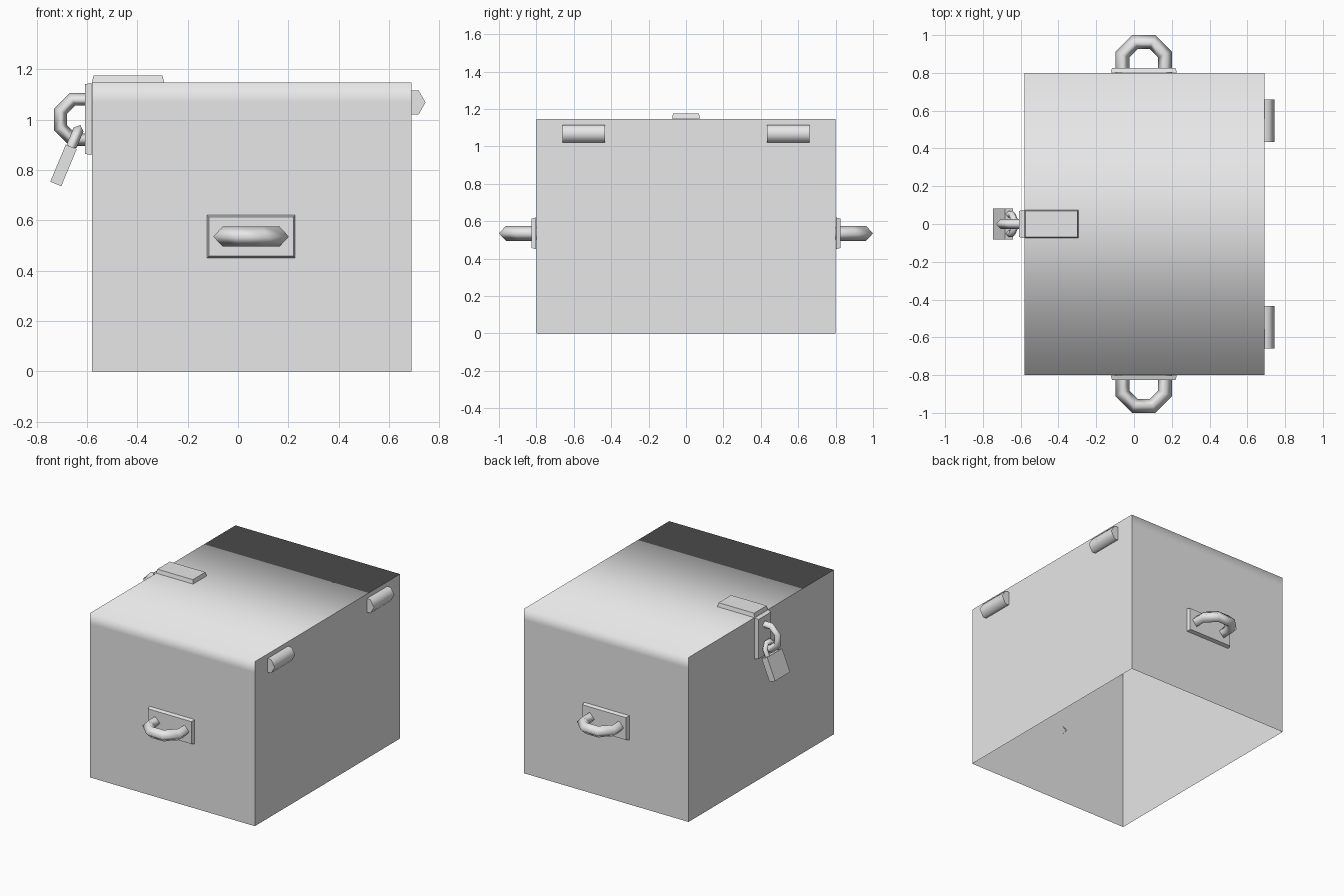
import bpy, bmesh, math
from mathutils import Matrix, Vector

if "Cube" in bpy.data.objects:
    bpy.data.objects.remove(bpy.data.objects["Cube"], do_unlink=True)

grey = bpy.data.materials.new("light_grey")
grey.use_nodes = True
grey.diffuse_color = (0.8, 0.8, 0.8, 1)
grey.node_tree.nodes["Principled BSDF"].inputs["Base Color"].default_value = (0.8, 0.8, 0.8, 1)

X, Y, Z = Vector((1, 0, 0)), Vector((0, 1, 0)), Vector((0, 0, 1))


def frame(origin, side, out):
    """Local x runs along side, local z along out."""
    rows = Matrix((side, out.cross(side), out)).transposed().to_4x4()
    return Matrix.Translation(origin) @ rows


def finish(name, bm, matrix=Matrix()):
    bm.transform(matrix)
    bmesh.ops.recalc_face_normals(bm, faces=bm.faces)
    mesh = bpy.data.meshes.new(name)
    bm.to_mesh(mesh)
    bm.free()
    mesh.materials.append(grey)
    obj = bpy.data.objects.new(name, mesh)
    bpy.context.collection.objects.link(obj)
    return obj


def block(name, matrix, size, taper=0.0):
    """Block standing on its local origin, its outer face drawn in by taper."""
    bm = bmesh.new()
    bmesh.ops.create_cube(bm, size=1)
    for v in bm.verts:
        inset = taper if v.co.z > 0 else 0
        v.co = Vector((v.co.x * (size[0] - 2 * inset),
                       v.co.y * (size[1] - 2 * inset),
                       (v.co.z + 0.5) * size[2]))
    return finish(name, bm, matrix)


def loop(name, matrix, outer, tube):
    """Five sides of an octagonal ring with a diamond section, bulging along local z."""
    bm = bmesh.new()
    major = outer / math.cos(math.pi / 8) - tube
    sections = []
    for i in range(6):
        a = math.radians(45 * i - 22.5)
        ring = []
        for j in range(4):
            b = j * math.pi / 2
            r = major + tube * math.cos(b)
            ring.append(bm.verts.new((r * math.cos(a), tube * math.sin(b), r * math.sin(a))))
        sections.append(ring)
    for p, q in zip(sections, sections[1:]):
        for j in range(4):
            k = (j + 1) % 4
            bm.faces.new((p[j], p[k], q[k], q[j])).smooth = True
    return finish(name, bm, matrix)


# Chest shell: open underneath, softly shaded where the lid meets its ends
bm = bmesh.new()
bmesh.ops.create_cube(bm, size=1)
for v in bm.verts:
    v.co = Vector((v.co.x * 1.27 + 0.055, v.co.y * 1.6, (v.co.z + 0.5) * 1.147))
bm.normal_update()
bmesh.ops.delete(bm, geom=[f for f in bm.faces if f.normal.z < -0.9], context="FACES_ONLY")
bmesh.ops.bisect_plane(bm, geom=bm.verts[:] + bm.edges[:] + bm.faces[:],
                       plane_co=(0, 0, 1.07), plane_no=Z)
bm.normal_update()
for f in bm.faces:
    f.smooth = True
for e in bm.edges:
    e.smooth = not any(abs(f.normal.x) > 0.9 for f in e.link_faces)
finish("chest_shell", bm)

# Carrying handles with their plates, one at each end
for name, s in (("front", -1), ("back", 1)):
    out = Y * s
    block(name + "_handle_plate", frame((0.052, 0.801 * s, 0.535), X, out),
          (0.35, 0.17, 0.025), 0.007)
    loop(name + "_handle", frame((0.052, 0.85 * s, 0.535), X, out), 0.15, 0.04)

# Hinges: the outer half of a six-sided barrel
for name, y in (("front", -0.547), ("back", 0.547)):
    bm = bmesh.new()
    ends = []
    for side in (-0.113, 0.113):
        ends.append([bm.verts.new((0.69 + 0.055 * max(0, math.sin(math.radians(a))), y + side,
                                   1.068 - 0.055 * math.cos(math.radians(a)) * (1 if a % 180 else 0.866)))
                     for a in (0, 30, 90, 150, 180)])
    for i in range(4):
        bm.faces.new((ends[0][i], ends[0][i + 1], ends[1][i + 1], ends[1][i])).smooth = True
    for end in ends:
        bm.faces.new(end)
    for e in bm.edges:
        e.smooth = not any(len(f.verts) == 5 for f in e.link_faces)
    finish(name + "_hinge", bm)

# Hasp: one leaf on the lid and one down the side, with its staple
block("hasp_lid_leaf", frame((-0.437, 0, 1.148), X, Z), (0.286, 0.15, 0.027), 0.006)
block("hasp_side_leaf", frame((-0.581, 0, 1.002), Y, -X), (0.15, 0.288, 0.027), 0.006)
loop("hasp_staple", frame((-0.625, 0, 1.0), Z, -X), 0.105, 0.027)

# Padlock hanging at a slant from the staple
lean = Vector((math.sin(math.radians(22.7)), 0, math.cos(math.radians(22.7))))
base = Vector((-0.724, 0, 0.744))
block("padlock_body", frame(base, Y, lean), (0.165, 0.047, 0.16))
loop("padlock_shackle", frame(base + lean * 0.184, Y, lean), 0.07, 0.021)
